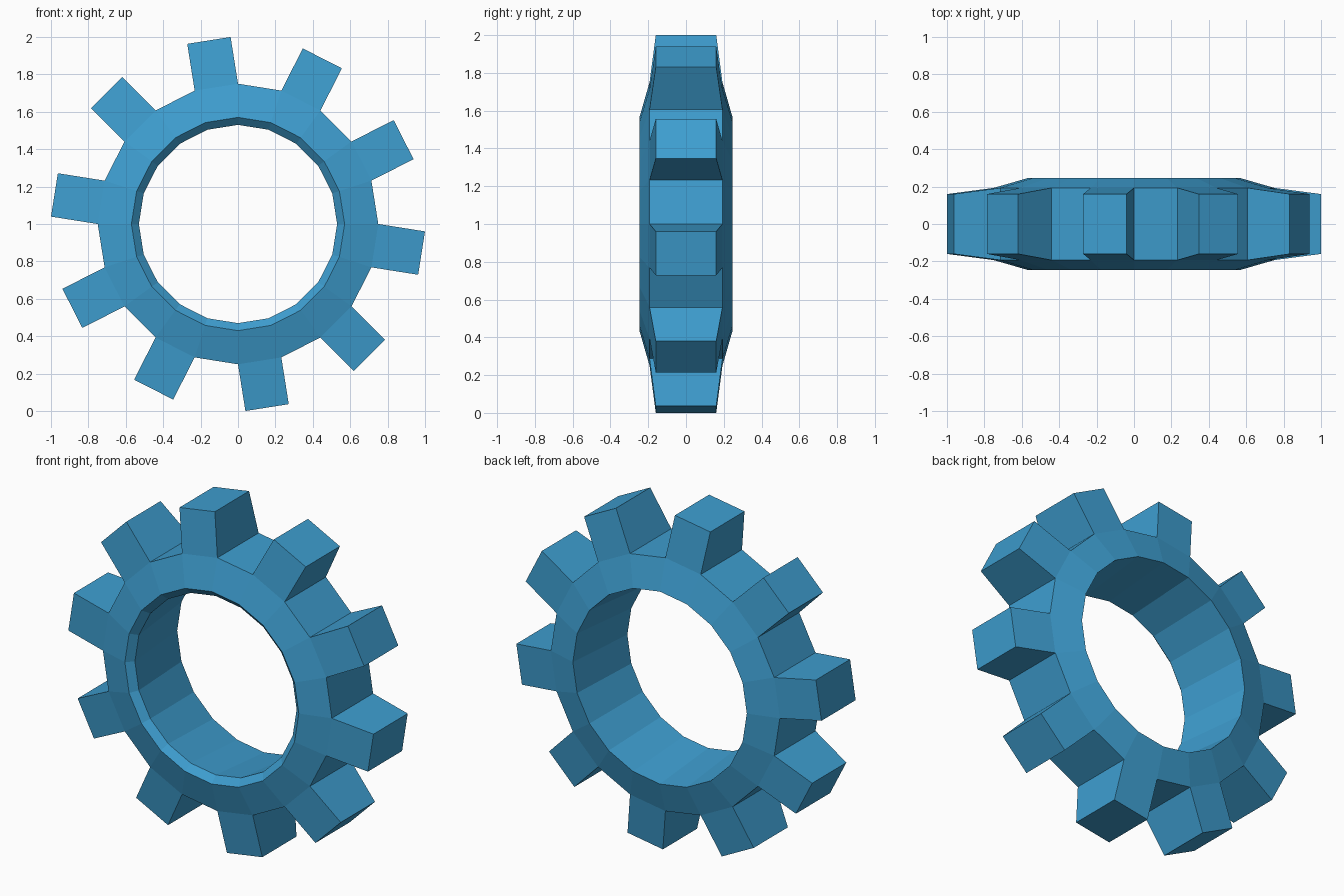
import bpy
import bmesh
from math import cos, sin, tau
from mathutils import Vector

SEGMENTS = 20
TOOTH_LENGTH = 0.253
TIP_HALF_WIDTH = 0.16
BASE_HALF_WIDTH = 0.193

# Ring cross-section as (radius, y): front rim, outer band, back rim, inner lip
PROFILE = [(0.57, -0.245), (0.75, -BASE_HALF_WIDTH), (0.75, BASE_HALF_WIDTH),
           (0.57, 0.245), (0.53, -0.208)]

cube = bpy.data.objects.get("Cube")
if cube:
    bpy.data.objects.remove(cube, do_unlink=True)

# Blue paint
blue = bpy.data.materials.new("blue")
blue.use_nodes = True
color = (0.048, 0.342, 0.631, 1.0)
blue.diffuse_color = color
blue.node_tree.nodes["Principled BSDF"].inputs["Base Color"].default_value = color

# Ring: the cross-section repeated around the y axis
bm = bmesh.new()
loops = []
for i in range(SEGMENTS):
    a = tau * i / SEGMENTS
    loops.append([bm.verts.new((r * cos(a), y, r * sin(a))) for r, y in PROFILE])

tooth_bases = []
count = len(PROFILE)
for i in range(SEGMENTS):
    here, there = loops[i], loops[(i + 1) % SEGMENTS]
    for j in range(count):
        k = (j + 1) % count
        face = bm.faces.new((here[j], here[k], there[k], there[j]))
        # Every other face of the outer band carries a tooth
        if j == 1 and i % 2 == 1:
            tooth_bases.append(face)
bmesh.ops.recalc_face_normals(bm, faces=bm.faces)

# Teeth: straight extrusions that narrow towards the tip
tips = bmesh.ops.extrude_discrete_faces(bm, faces=tooth_bases)["faces"]
for tip in tips:
    centre = tip.calc_center_median()
    outward = Vector((centre.x, 0, centre.z)).normalized()
    for v in tip.verts:
        v.co += outward * TOOTH_LENGTH
        v.co.y *= TIP_HALF_WIDTH / BASE_HALF_WIDTH

bmesh.ops.remove_doubles(bm, verts=bm.verts, dist=0.0001)
bmesh.ops.recalc_face_normals(bm, faces=bm.faces)
bmesh.ops.translate(bm, verts=bm.verts, vec=(0, 0, 1))

mesh = bpy.data.meshes.new("gear_ring")
bm.to_mesh(mesh)
bm.free()
mesh.materials.append(blue)
gear = bpy.data.objects.new("gear_ring", mesh)
bpy.context.collection.objects.link(gear)
